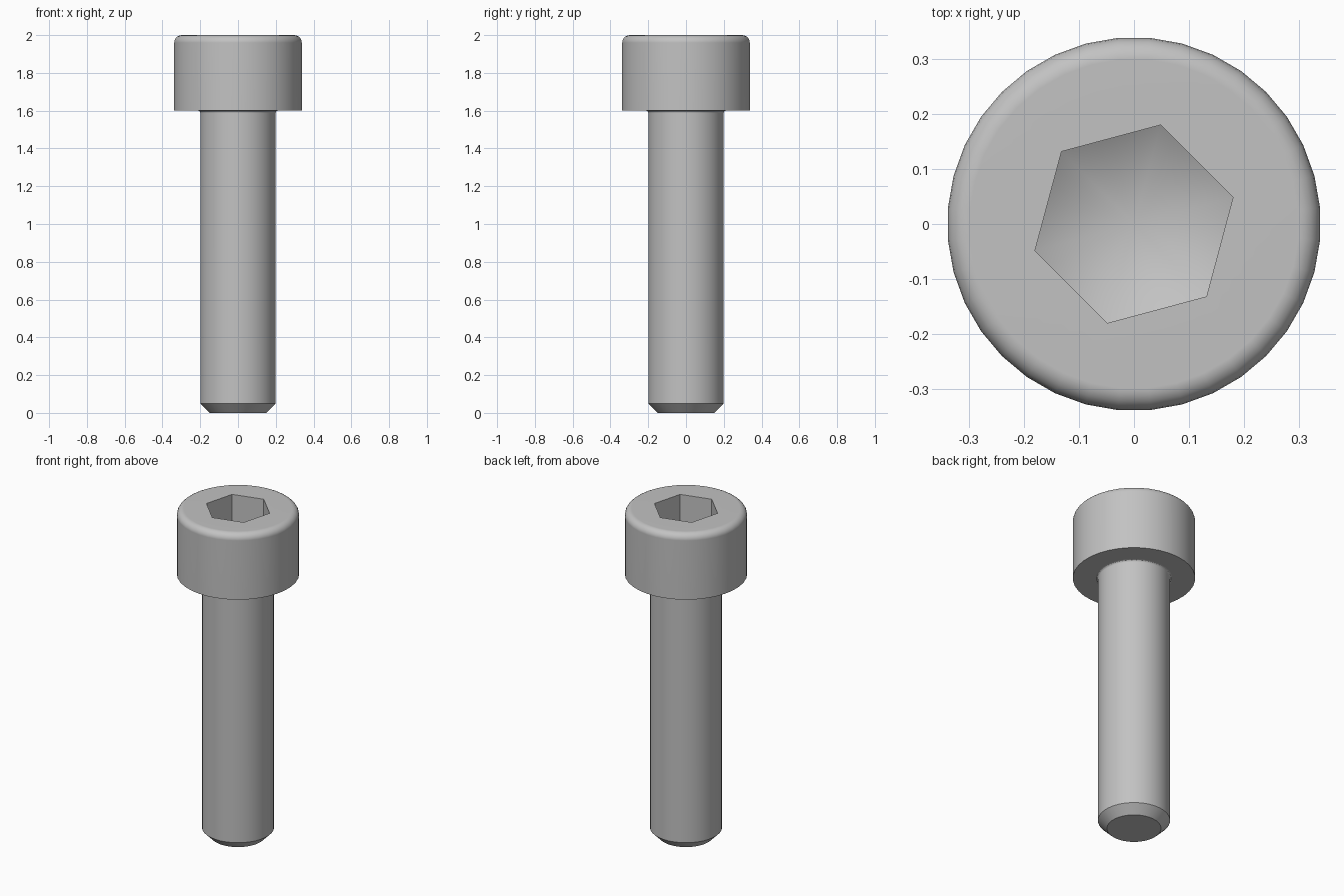
import bpy, bmesh
from math import sin, cos, tan, pi, radians

cube = bpy.data.objects.get("Cube")
if cube:
    bpy.data.objects.remove(cube)

SEGMENTS = 36
ANGLES = [radians(5) + 2 * pi * i / SEGMENTS for i in range(SEGMENTS)]
HEX_TURN = radians(15)

steel = bpy.data.materials.new("grey_steel")
steel.use_nodes = True
steel.diffuse_color = (0.54, 0.54, 0.54, 1)
steel.node_tree.nodes["Principled BSDF"].inputs["Base Color"].default_value = steel.diffuse_color


def circle(radius, z):
    return [(radius * cos(a), radius * sin(a), z) for a in ANGLES]


def hexagon(corner_radius, z, slope=0):
    """Hexagonal ring; slope raises each point with its distance from the axis."""
    ring = []
    for a in ANGLES:
        off = (a - HEX_TURN) % (pi / 3) - pi / 6
        r = corner_radius * cos(pi / 6) / cos(off)
        ring.append((r * cos(a), r * sin(a), z + r * slope))
    return ring


def arc(cx, cz, radius, start, end, steps=5):
    turns = [radians(start + (end - start) * i / steps) for i in range(steps + 1)]
    return [circle(cx + radius * cos(t), cz + radius * sin(t)) for t in turns]


def loft(name, rings, cap_start=False, apex=None):
    bm = bmesh.new()
    loops = [[bm.verts.new(p) for p in ring] for ring in rings]
    for low, high in zip(loops, loops[1:]):
        for i in range(SEGMENTS):
            j = (i + 1) % SEGMENTS
            bm.faces.new((low[i], low[j], high[j], high[i]))
    if cap_start:
        bm.faces.new(loops[0][::-1])
    if apex is not None:
        tip = bm.verts.new((0, 0, apex))
        for i in range(SEGMENTS):
            bm.faces.new((loops[-1][i], loops[-1][(i + 1) % SEGMENTS], tip))
    mesh = bpy.data.meshes.new(name)
    bm.to_mesh(mesh)
    bm.free()
    mesh.materials.append(steel)
    obj = bpy.data.objects.new(name, mesh)
    bpy.context.collection.objects.link(obj)
    bpy.ops.object.select_all(action="DESELECT")
    obj.select_set(True)
    bpy.context.view_layer.objects.active = obj
    bpy.ops.object.shade_smooth_by_angle(angle=radians(30))
    weighted = obj.modifiers.new("even_shading", "WEIGHTED_NORMAL")
    weighted.keep_sharp = True
    return obj


# Shank: chamfered tip, straight body, small fillet under the head
fillet = 0.012
loft("shank",
     [circle(0.15, 0), circle(0.2, 0.05)]
     + arc(0.2 + fillet, 1.6 - fillet, fillet, 180, 90, 3),
     cap_start=True)

# Head: flat underside, rounded top rim, hexagonal socket with a conical floor
rim = 0.04
slope = tan(radians(30))
apex = 1.71
loft("socket_head",
     [circle(0.2 + fillet, 1.6), circle(0.339, 1.6)]
     + arc(0.339 - rim, 2 - rim, rim, 0, 90)
     + [hexagon(0.186, 2), hexagon(0.186, apex, slope)],
     apex=apex)
